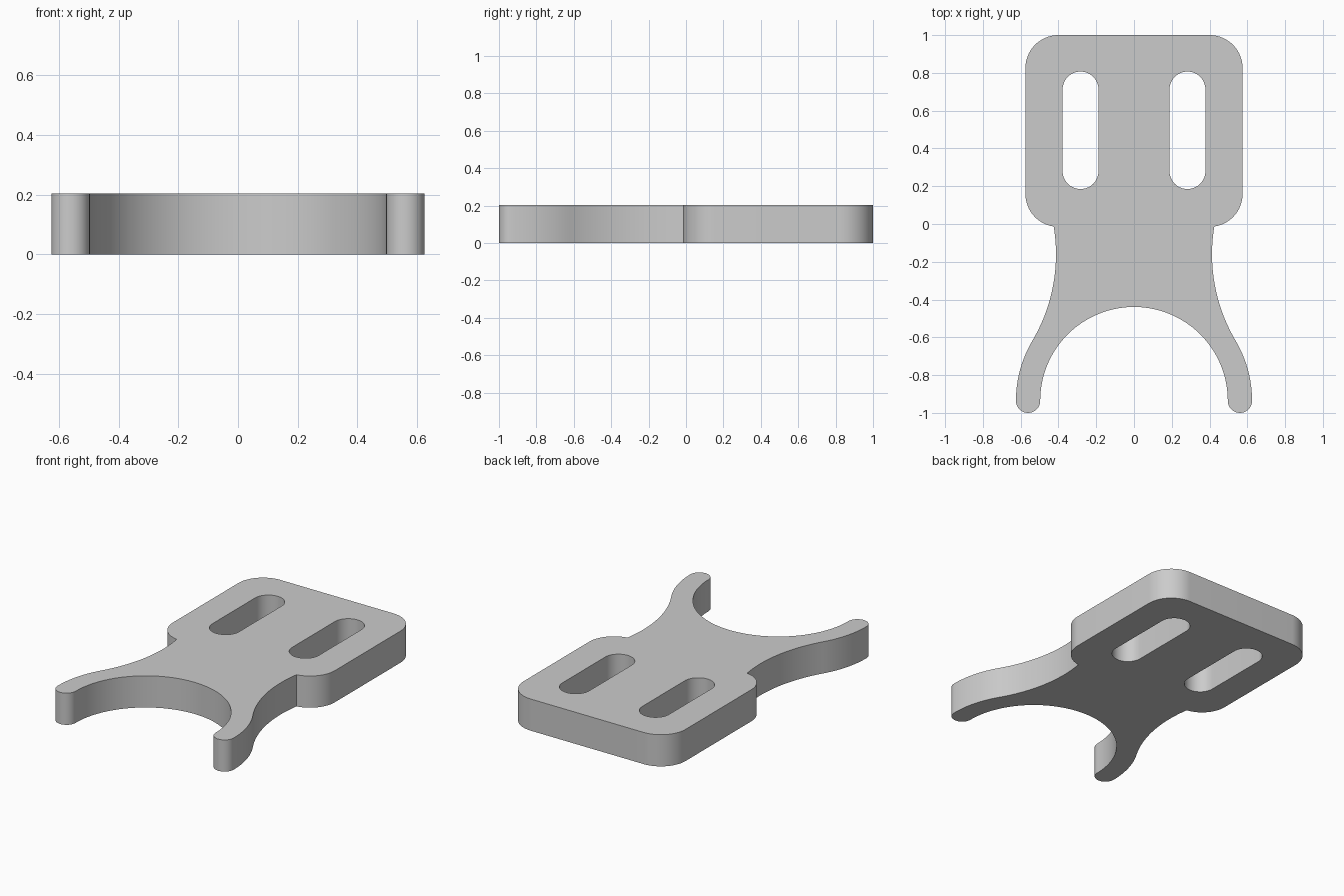
import bpy, bmesh
from math import sin, cos, asin, atan2, radians, degrees, sqrt, pi

if "Cube" in bpy.data.objects:
    bpy.data.objects.remove(bpy.data.objects["Cube"])

THICK = 0.203


def arc(cx, cy, r, start, end, steps):
    """Points along an arc, angles in degrees."""
    angles = [radians(start + (end - start) * i / steps) for i in range(steps + 1)]
    return [(cx + r * cos(a), cy + r * sin(a)) for a in angles]


def slot(cx, low, high, r):
    """Closed loop of a round-ended slot."""
    return arc(cx, high, r, 0, 180, 24) + arc(cx, low, r, 180, 360, 24)


# Fork: two concentric arcs joined by a round tip
fork_y, inner, outer = -0.9357, 0.4965, 0.625
tip_r = (outer - inner) / 2

# Neck: concave arc tangent to the outside of the fork
waist_x, waist_y = 0.413, -0.16
rise = waist_y - fork_y
neck_r = (rise**2 + waist_x**2 - outer**2) / (2 * (outer - waist_x))
neck_x = waist_x + neck_r
join = degrees(atan2(rise, neck_x))

# Plate corners, the lower one stopping where the neck starts
corner_r, corner_x = 0.175, 0.40
low_y, neck_top = 0.16, -0.0125
stop = -degrees(asin((low_y - neck_top) / corner_r))
neck_start = 180 - degrees(asin((neck_top - waist_y) / neck_r))

# Half outline, from the back edge round to the middle of the fork
half = arc(corner_x, 1 - corner_r, corner_r, 90, 0, 20)
half += arc(corner_x, low_y, corner_r, 0, stop, 20)
half += arc(neck_x, waist_y, neck_r, neck_start, 180 + join, 24)
half += arc(0, fork_y, outer, join, 0, 16)[1:]
half += arc((inner + outer) / 2, fork_y, tip_r, 0, -180, 20)[1:]
half += arc(0, fork_y, inner, 0, 90, 40)[1:]
outline = half + [(-x, y) for x, y in reversed(half[:-1])]

# Flat profile with two slots, then extruded
bm = bmesh.new()
for loop in (outline, slot(0.283, 0.28, 0.712, 0.095), slot(-0.283, 0.28, 0.712, 0.095)):
    verts = [bm.verts.new((x, y, 0)) for x, y in loop]
    for a, b in zip(verts, verts[1:] + verts[:1]):
        bm.edges.new((a, b))
bmesh.ops.triangle_fill(bm, edges=bm.edges[:], use_beauty=True, normal=(0, 0, 1))
grown = bmesh.ops.extrude_face_region(bm, geom=bm.faces[:], use_keep_orig=True)
top = [g for g in grown["geom"] if isinstance(g, bmesh.types.BMVert)]
bmesh.ops.translate(bm, verts=top, vec=(0, 0, THICK))
bmesh.ops.recalc_face_normals(bm, faces=bm.faces[:])
mesh = bpy.data.meshes.new("forked_plate")
bm.to_mesh(mesh)
bm.free()

plate = bpy.data.objects.new("forked_plate", mesh)
bpy.context.collection.objects.link(plate)

# Plain grey
grey = bpy.data.materials.new("plain_grey")
grey.use_nodes = True
colour = (0.6, 0.6, 0.6, 1)
grey.diffuse_color = colour
grey.node_tree.nodes["Principled BSDF"].inputs["Base Color"].default_value = colour
mesh.materials.append(grey)

bpy.ops.object.select_all(action="DESELECT")
plate.select_set(True)
bpy.context.view_layer.objects.active = plate
bpy.ops.object.shade_smooth_by_angle(angle=radians(30))
